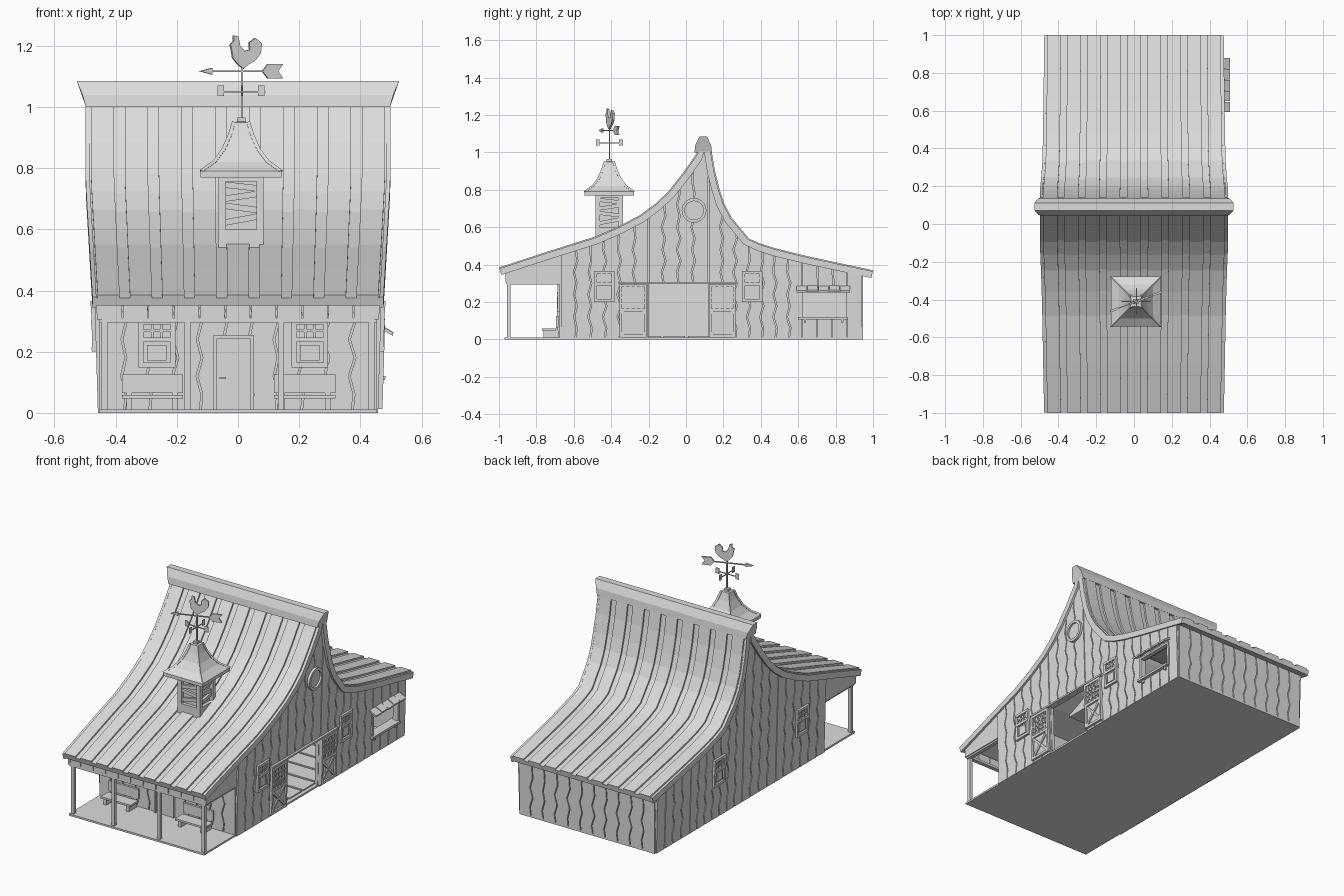
import bpy, bmesh, math, random
from mathutils import Vector

if "Cube" in bpy.data.objects:
    bpy.data.objects.remove(bpy.data.objects["Cube"])

random.seed(4)
mat = bpy.data.materials.new("plain grey")
mat.diffuse_color = (0.72, 0.72, 0.72, 1)
mat.use_nodes = True
mat.node_tree.nodes["Principled BSDF"].inputs["Base Color"].default_value = mat.diffuse_color
parts = {}

def loft(name, sections):
    bm = parts.setdefault(name, bmesh.new())
    rings = [[bm.verts.new(p) for p in s] for s in sections]
    n = len(rings[0])
    for a, b in zip(rings, rings[1:]):
        for i in range(n):
            bm.faces.new((a[i], a[(i + 1) % n], b[(i + 1) % n], b[i]))
    bm.faces.new(rings[0][::-1])
    bm.faces.new(rings[-1])

def box(name, x0, x1, y0, y1, z0, z1):
    loft(name, [[(x0, y0, z), (x1, y0, z), (x1, y1, z), (x0, y1, z)] for z in (z0, z1)])

# wall planes: u runs along the wall, d points outwards
def right(u, z, d): return (0.448 + 0.03 * z + d, u, z)
def left(u, z, d): return (-0.448 - 0.03 * z - d, u, z)
def front(u, z, d): return (u, -0.665 - d, z)
def back(u, z, d): return (u, 0.935 + d, z)
def porch(u, z, d): return (u, -0.955 - d, z)

def plate(name, poly, d0, d1, wall):
    loft(name, [[wall(u, z, d) for u, z in poly] for d in (d0, d1)])

def rect(name, u0, u1, z0, z1, d0, d1, wall):
    plate(name, [(u0, z0), (u1, z0), (u1, z1), (u0, z1)], d0, d1, wall)

def bar(name, a, b, w, d0, d1, wall):
    a, b = Vector(a), Vector(b)
    t = (b - a).normalized() * w / 2
    n = Vector((-t.y, t.x))
    plate(name, [a - n, b - n, b + n, a + n], d0, d1, wall)

# swept roof profile (y, z)
P = [(-1, .385), (-.74, .47), (-.486, .55), (-.36, .605), (-.246, .665), (-.165, .725), (-.096, .79),
     (-.02, .885), (.05, .985), (.09, 1.05), (.138, 1.0), (.155, .9), (.18, .80), (.205, .725),
     (.245, .65), (.336, .54), (.40, .512), (.49, .484), (.65, .445), (1, .37)]

def roof_z(y):
    for (a, za), (b, zb) in zip(P, P[1:]):
        if a <= y <= b:
            return za + (zb - za) * (y - a) / (b - a)
    return P[-1][1]

def roof_strip(name, x0, x1, o0, o1):
    secs = []
    for i, (y, z) in enumerate(P):
        a, b = P[max(i - 1, 0)], P[min(i + 1, len(P) - 1)]
        n = Vector((a[1] - b[1], b[0] - a[0])).normalized()
        s = 1 + 0.05 * min(1, max(0, (z - .37) / .4))
        secs.append([(x * s, y + n.x * o, z + n.y * o)
                     for x, o in ((x0, o0), (x1, o0), (x1, o1), (x0, o1))])
    loft(name, secs)

roof_strip("roof_shell", -.473, .473, -.036, -.01)
for i in range(-4, 5):
    roof_strip("roof_boards", i * .1055 - .036, i * .1055 + .036, -.011, 0)
for s in (-1, 1):
    roof_strip("gable_trim", s * .462, s * .475, -.042, -.006)

# ridge cap, flaring towards its top
cap = [(.045, 1.0, .497), (.05, 1.04, .508), (.072, 1.085, .527),
       (.112, 1.085, .527), (.134, 1.04, .508), (.139, 1.0, .497)]
loft("ridge_cap", [[(s * x, y, z) for y, z, x in cap] for s in (-1, 1)])

# plank walls with crooked joints over a plain backing
def planks(name, wall, edges, top, straight=(), holes=(), bottom=0.0, amp=.011, gap=.003, d=(-.001, .01)):
    off = {}
    def jog(u, k):
        if u in straight:
            return 0
        return off.setdefault((u, k), random.uniform(.5, 1) * amp * (1 if k % 2 else -1))
    for a, b in zip(edges, edges[1:]):
        spans = [(bottom, None)]
        for h in holes:
            if a >= h[0] - .001 and b <= h[1] + .001:
                spans = [(bottom, h[2]), (h[3], None)]
        for lo, hi in spans:
            if hi is not None and hi - lo < .01:
                continue
            f = top if hi is None else (lambda u: hi)
            l, r = a + gap, b - gap
            ks = range(1, 20)
            up = [(r + jog(b, k), k * .06) for k in ks if lo + .01 < k * .06 < f(r) - .06]
            down = [(l + jog(a, k), k * .06) for k in ks if lo + .01 < k * .06 < f(l) - .06][::-1]
            n = max(2, int((r - l) / .025))
            crown = [(r + (l - r) * i / n, f(r + (l - r) * i / n)) for i in range(n + 1)]
            plate(name, [(l, lo), (r, lo)] + up + crown + down, *d, wall)

def steps(stops, w):
    out = [stops[0]]
    for a, b in zip(stops, stops[1:]):
        n = max(1, round((b - a) / w))
        out += [round(a + (b - a) * i / n, 4) for i in range(1, n + 1)]
    return out

under = lambda u: roof_z(u) - .016
stops = [-.67, -.2, .12, .62, .86, .94]
door_hole, shop_hole = (-.2, .12, 0, .3), (.62, .86, .12, .255)
for nm, wall, holes in (("right_wall", right, (door_hole, shop_hole)), ("left_wall", left, ())):
    planks(nm + "_planks", wall, steps(stops, .075), under, stops, holes)
    planks(nm, wall, stops, under, stops, holes, amp=0, gap=0, d=(-.02, 0))
    planks("porch_gable", wall, [-.965, -.67], under, (-.965, -.67), bottom=.305, amp=0, gap=0, d=(-.012, .004))
for nm, wall, h in (("front_wall", front, .46), ("back_wall", back, .352)):
    planks(nm + "_planks", wall, steps([-.455, .455], .083), lambda u: h, (-.455, .455))
    rect(nm, -.45, .45, 0, h, -.02, 0, wall)

# floor
box("floor", -.452, .452, -.97, .945, 0, .011)
for i in range(12):
    y = -.64 + i * .13
    box("floor_boards", -.43, .43, y, y + .115, .01, .018)

# porch
planks("porch_fascia", porch, steps([-.462, .462], .085), lambda u: .357, bottom=.306, amp=.01, gap=.002, d=(-.012, .008))
box("porch_beam", -.455, .455, -.96, -.935, .295, .31)
for x in (-.437, -.165, .14, .437):
    box("porch_posts", x - .01, x + .01, -.958, -.938, .01, .3)
for s in (-1, 1):
    box("porch_beam", s * .455, s * .432, -.955, -.67, .295, .31)

# benches
for x in (-.28, .218):
    box("bench_seat", x - .1, x + .1, -.77, -.695, .047, .058)
    box("bench_back", x - .1, x + .1, -.695, -.682, .065, .125)
    for s in (-1, 1):
        box("bench_legs", x + s * .075 - .009, x + s * .075 + .009, -.762, -.682, .011, .048)
        box("bench_legs", x + s * .075 - .009, x + s * .075 + .009, -.695, -.684, .045, .07)

# windows: small panes above, sunken panel below
def window(wall, u, z0, z1, w):
    a, b, m = u - w / 2, u + w / 2, z0 + (z1 - z0) * .53
    rect("window_panels", a, b, z0, z1, .005, .013, wall)
    for e in (a, b - .016):
        rect("window_frames", e, e + .016, z0, z1, .01, .022, wall)
    for z in (z0, m, z1 - .016):
        rect("window_frames", a, b, z, z + .016, .01, .024, wall)
    for k in (1, 2):
        x = a + .016 + (w - .032) * k / 3
        rect("window_bars", x - .004, x + .004, m, z1, .01, .019, wall)
    zm = (m + z1) / 2
    rect("window_bars", a, b, zm - .004, zm + .004, .01, .019, wall)
    rect("window_panels", a + .028, b - .028, z0 + .024, m - .01, .012, .018, wall)

for wall in (left, right):
    for u in (-.437, .355):
        window(wall, u, .2, .365, .11)
for u in (-.265, .235):
    window(front, u, .148, .305, .12)

# front door
rect("front_door", -.068, .04, .011, .243, .005, .018, front)
for a, b, c, d in ((-.08, -.068, .011, .255), (.04, .052, .011, .255), (-.08, .052, .243, .255)):
    rect("door_frame", a, b, c, d, .005, .024, front)
rect("door_handle", -.06, -.04, .11, .118, .015, .028, front)

# sliding barn doors with lattice tops
for a, b in ((-.355, -.208), (.122, .265)):
    for u in (a, b - .014):
        rect("barn_doors", u, u + .014, .012, .295, .008, .024, right)
    for z in (.012, .15, .28):
        rect("barn_doors", a, b, z, z + .015, .008, .024, right)
    rect("barn_doors", a, b, .012, .29, .006, .014, right)
    for k in (1, 2, 3, 4):
        u = a + (b - a) * k / 5
        rect("door_lattice", u - .005, u + .005, .16, .285, .01, .022, right)
    for z in (.194, .222, .25):
        rect("door_lattice", a, b, z - .004, z + .004, .01, .021, right)
    bar("door_braces", (a + .01, .025), (b - .01, .152), .014, .01, .021, right)
    bar("door_braces", (a + .01, .152), (b - .01, .025), .014, .01, .020, right)
rect("door_rail", -.36, .27, .298, .308, .008, .024, right)

# shop hatch with counter and board awning
for a, b, c, d in ((.61, .625, .11, .262), (.855, .87, .11, .262), (.61, .87, .25, .262)):
    rect("hatch_frame", a, b, c, d, -.01, .018, right)
rect("counter", .6, .865, .108, .121, -.03, .03, right)
for u in (.63, .83):
    rect("counter_brackets", u, u + .012, .09, .11, .005, .022, right)
for i in range(5):
    y, w, lift = .592 + i * .058, .054, .002 * (i % 2)
    loft("awning", [[(.46, v, .278 + lift), (.506, v, .252 + lift), (.508, v, .262 + lift), (.46, v, .29 + lift)]
                    for v in (y, y + w)])

# round gable window
def circ(r, n=20):
    return [(.043 + r * math.cos(2 * math.pi * i / n), .69 + r * math.sin(2 * math.pi * i / n)) for i in range(n)]
plate("round_pane", circ(.055), .005, .014, right)
o, q = circ(.066), circ(.05)
for i in range(20):
    j = (i + 1) % 20
    plate("round_frame", [o[i], o[j], q[j], q[i]], .005, .025, right)

# cupola
cx, cy = .01, -.41
def square(r, z): return [(cx + a * r, cy + b * r, z) for a, b in ((-1, -1), (1, -1), (1, 1), (-1, 1))]
loft("cupola_core", [square(.052, .5), square(.052, .78)])
loft("cupola_base", [square(.072, .5), square(.072, .6)])
loft("cupola_header", [square(.072, .757), square(.072, .775)])
for sx in (-1, 1):
    for sy in (-1, 1):
        x, y = cx + sx * .062, cy + sy * .062
        box("cupola_posts", x - .012, x + .012, y - .012, y + .012, .52, .78)
faces = [lambda u, z, d: (cx + u, cy - .052 - d, z), lambda u, z, d: (cx + u, cy + .052 + d, z),
         lambda u, z, d: (cx + .052 + d, cy + u, z), lambda u, z, d: (cx - .052 - d, cy + u, z)]
for f in faces:
    for i, z in enumerate((.632, .67, .708, .74)):
        t = (.01, -.007, .008, -.006)[i]
        bar("cupola_slats", (-.054, z - t), (.054, z + t), .02, 0, .014, f)
prof = [(.132, .77), (.132, .79), (.09, .82), (.06, .86), (.04, .905), (.026, .95), (.014, .952), (.014, .965)]
loft("cupola_roof", [square(r, z) for r, z in prof])
for sx in (-1, 1):
    for sy in (-1, 1):
        loft("cupola_ribs", [[(cx + sx * (r + e), cy + sy * (r + g), z + h)
                              for e, g, h in ((.003, -.008, 0), (.003, .003, .004), (-.008, .003, 0), (-.008, -.008, -.004))]
                             for r, z in prof[1:6]])

# weathervane, turned a little
ca, sa = math.cos(.36), math.sin(.36)
def vane(u, z, d): return (cx + .003 + u * ca + d * sa, cy + u * sa - d * ca, z)
box("vane_rod", cx, cx + .006, cy - .003, cy + .003, .96, 1.15)
rect("vane_arrow", -.12, .12, 1.114, 1.12, -.003, .003, vane)
plate("vane_arrow", [(-.148, 1.117), (-.105, 1.106), (-.105, 1.128)], -.006, .006, vane)
plate("vane_arrow", [(.07, 1.117), (.09, 1.093), (.143, 1.093), (.125, 1.117), (.143, 1.141), (.09, 1.141)], -.005, .005, vane)
rooster = [(-.042, 1.205), (-.03, 1.215), (-.03, 1.234), (-.014, 1.23), (-.008, 1.2), (.008, 1.183), (.026, 1.187),
           (.024, 1.21), (.045, 1.226), (.068, 1.208), (.064, 1.175), (.045, 1.152), (.02, 1.138), (.004, 1.125),
           (-.014, 1.138), (-.033, 1.16), (-.038, 1.188)]
plate("vane_rooster", rooster, -.006, .006, vane)
box("vane_cross", cx - .075, cx + .08, cy - .002, cy + .002, 1.048, 1.053)
box("vane_cross", cx + .001, cx + .005, cy - .07, cy + .07, 1.048, 1.053)
for s in (-1, 1):
    box("vane_tips", cx + s * .066 - .011, cx + s * .066 + .011, cy - .002, cy + .002, 1.036, 1.07)
    box("vane_tips", cx + .001, cx + .005, cy + s * .062 - .01, cy + s * .062 + .01, 1.036, 1.07)

# turn the collected parts into objects
for name, bm in parts.items():
    bmesh.ops.recalc_face_normals(bm, faces=bm.faces[:])
    me = bpy.data.meshes.new(name)
    bm.to_mesh(me)
    bm.free()
    me.materials.append(mat)
    bpy.context.collection.objects.link(bpy.data.objects.new(name, me))
